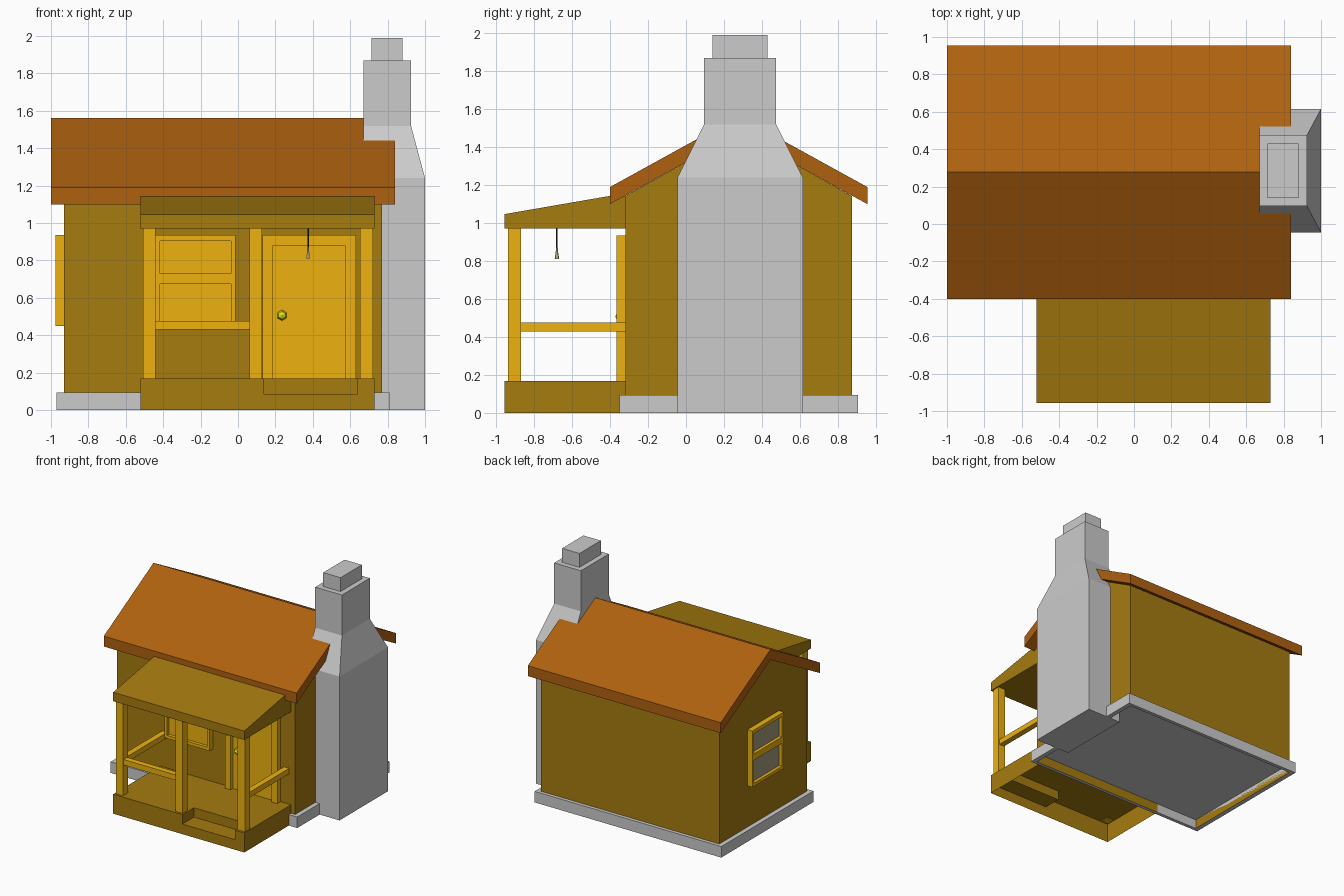
import bpy, bmesh, math
from mathutils import Matrix, Vector

if "Cube" in bpy.data.objects:
    bpy.data.objects.remove(bpy.data.objects["Cube"])


def material(name, rgb):
    m = bpy.data.materials.new(name)
    m.diffuse_color = (*rgb, 1)
    m.use_nodes = True
    m.node_tree.nodes["Principled BSDF"].inputs["Base Color"].default_value = m.diffuse_color
    return m


WALL = material("mustard_wood", (0.38, 0.20, 0.005))
TRIM = material("yellow_trim", (0.85, 0.45, 0.005))
TILE = material("roof_orange", (0.43, 0.12, 0.005))
BRASS = material("brass", (0.75, 0.75, 0.01))
GLASS = material("glass", (0.36, 0.32, 0.20))
BLACK = material("cord_black", (0.01, 0.01, 0.01))
BULB = material("bulb", (0.75, 0.65, 0.35))


def finish(name, bm, mat=None, matrix=None):
    bmesh.ops.recalc_face_normals(bm, faces=bm.faces)
    me = bpy.data.meshes.new(name)
    bm.to_mesh(me)
    bm.free()
    ob = bpy.data.objects.new(name, me)
    bpy.context.collection.objects.link(ob)
    if mat:
        me.materials.append(mat)
    if matrix:
        ob.matrix_world = matrix
    return ob


def boxes(name, specs, mat=None, matrix=None):
    """Boxes given as (x0, x1, y0, y1, z0, z1), joined in one object."""
    bm = bmesh.new()
    for x0, x1, y0, y1, z0, z1 in specs:
        m = Matrix.Translation(((x0 + x1) / 2, (y0 + y1) / 2, (z0 + z1) / 2))
        m = m @ Matrix.Diagonal((x1 - x0, y1 - y0, z1 - z0, 1))
        bmesh.ops.create_cube(bm, size=1, matrix=m)
    return finish(name, bm, mat, matrix)


def prism(name, profile, x0, x1, mat=None):
    """Extrude a (y, z) profile along x."""
    bm = bmesh.new()
    face = bm.faces.new([bm.verts.new((x0, y, z)) for y, z in profile])
    ext = bmesh.ops.extrude_face_region(bm, geom=[face])["geom"]
    verts = [v for v in ext if isinstance(v, bmesh.types.BMVert)]
    bmesh.ops.translate(bm, verts=verts, vec=(x1 - x0, 0, 0))
    # the starting face is kept by the extrude or re-closed here
    open_edges = [e for e in bm.edges if e.is_boundary]
    if open_edges:
        bmesh.ops.holes_fill(bm, edges=open_edges)
    return finish(name, bm, mat)


def open_bottom(ob):
    bm = bmesh.new()
    bm.from_mesh(ob.data)
    low = [f for f in bm.faces if all(v.co.z < 0.001 for v in f.verts)]
    bmesh.ops.delete(bm, geom=low, context='FACES')
    bm.to_mesh(ob.data)
    bm.free()


def loft(name, rings, mat=None):
    """Stack of rectangles (x0, x1, y0, y1, z) joined by side faces."""
    bm = bmesh.new()
    loops = [[bm.verts.new(c) for c in ((a, c0, z), (b, c0, z), (b, d, z), (a, d, z))]
             for a, b, c0, d, z in rings]
    for lo, hi in zip(loops, loops[1:]):
        for i in range(4):
            j = (i + 1) % 4
            bm.faces.new((lo[i], lo[j], hi[j], hi[i]))
    bm.faces.new(loops[0])
    bm.faces.new(loops[-1])
    return finish(name, bm, mat)


# House walls with gables, floor and foundation skirt
RY = 0.277
walls = prism("house_walls", [(-0.32, 0), (0.875, 0), (0.875, 1.142), (RY, 1.475), (-0.32, 1.142)],
              -0.93, 0.77, WALL)
open_bottom(walls)
boxes("floor", [(-0.93, 0.77, -0.32, 0.875, 0.08, 0.09)])
boxes("foundation", [(-0.97, 0.81, -0.35, -0.32, 0, 0.095), (-0.97, 0.81, 0.875, 0.905, 0, 0.095),
                     (-0.97, -0.93, -0.32, 0.875, 0, 0.095), (0.77, 0.81, -0.32, 0.875, 0, 0.095)])

# Main roof
prism("main_roof", [(-0.40, 1.10), (-0.40, 1.19), (RY, 1.563), (0.955, 1.19), (0.955, 1.10), (RY, 1.473)],
      -1.0, 0.84, TILE)

# Chimney
loft("chimney", [(0.67, 1.0, -0.045, 0.615, 0), (0.67, 1.0, -0.045, 0.615, 1.24),
                 (0.67, 0.925, 0.095, 0.475, 1.52), (0.67, 0.925, 0.095, 0.475, 1.87)])
boxes("chimney_pot", [(0.715, 0.88, 0.14, 0.43, 1.87, 1.99)])

# Porch deck with a step cut in the front edge
deck = boxes("porch_deck", [(-0.52, 0.73, -0.957, -0.32, 0, 0.168)], WALL)
cutter = boxes("step_cutter", [(0.14, 0.64, -1.1, -0.80, 0.087, 0.3)], WALL)
cutter.hide_render = True
mod = deck.modifiers.new("step", 'BOOLEAN')
mod.operation = 'DIFFERENCE'
mod.solver = 'EXACT'
mod.object = cutter
bpy.context.view_layer.objects.active = deck
bpy.ops.object.modifier_apply(modifier=mod.name)
bpy.data.objects.remove(cutter)
open_bottom(deck)

# Porch roof, posts and rails
prism("porch_roof", [(-0.957, 0.97), (-0.957, 1.047), (-0.32, 1.157), (-0.32, 0.97)], -0.52, 0.73, WALL)
for i, x in enumerate((-0.475, 0.095, 0.687)):
    boxes(f"porch_post_{i + 1}", [(x - 0.034, x + 0.034, -0.937, -0.869, 0.165, 0.972)], TRIM)
boxes("front_rail", [(-0.441, 0.061, -0.928, -0.878, 0.43, 0.477)], TRIM)
for side, x in (("left", -0.475), ("right", 0.687)):
    boxes(f"{side}_rail", [(x - 0.025, x + 0.025, -0.869, -0.32, 0.43, 0.477)], TRIM)

# Door
boxes("door_frame", [(0.13, 0.185, -0.365, -0.32, 0.168, 0.935), (0.575, 0.63, -0.365, -0.32, 0.168, 0.935),
                     (0.185, 0.575, -0.365, -0.32, 0.877, 0.935)], TRIM)
boxes("door", [(0.185, 0.575, -0.335, -0.32, 0.168, 0.877)], TRIM)
bm = bmesh.new()
bmesh.ops.create_uvsphere(bm, u_segments=6, v_segments=4, radius=0.029)
finish("door_knob", bm, BRASS, Matrix.Translation((0.235, -0.343, 0.507)) @ Matrix.Rotation(math.pi / 2, 4, 'X'))


# Windows, modelled facing -y around their own middle
def window(name, matrix, pane_mat):
    w, p = 0.215, 0.19
    boxes(name + "_frame", [(-w, -p, -0.047, 0, 0.45, 0.935), (p, w, -0.047, 0, 0.45, 0.935),
                            (-p, p, -0.047, 0, 0.45, 0.477), (-p, p, -0.047, 0, 0.905, 0.935),
                            (-p, p, -0.047, 0, 0.675, 0.73)], TRIM, matrix)
    boxes(name + "_panes", [(-p, p, -0.02, 0, 0.477, 0.675), (-p, p, -0.02, 0, 0.73, 0.905)], pane_mat, matrix)


window("front_window", Matrix.Translation((-0.228, -0.32, 0)), TRIM)
window("side_window", Matrix.Translation((-0.93, RY, 0)) @ Matrix.Rotation(-math.pi / 2, 4, 'Z'), GLASS)

# Hanging porch lamp
boxes("lamp_cord", [(0.371, 0.379, -0.684, -0.676, 0.86, 0.97)], BLACK)
bm = bmesh.new()
for r1, r2, z0, z1 in ((0.012, 0.006, 0.81, 0.85), (0.006, 0.006, 0.85, 0.872)):
    bmesh.ops.create_cone(bm, cap_ends=True, segments=6, radius1=r1, radius2=r2, depth=z1 - z0,
                          matrix=Matrix.Translation((0.375, -0.68, (z0 + z1) / 2)))
finish("lamp_bulb", bm, BULB)
